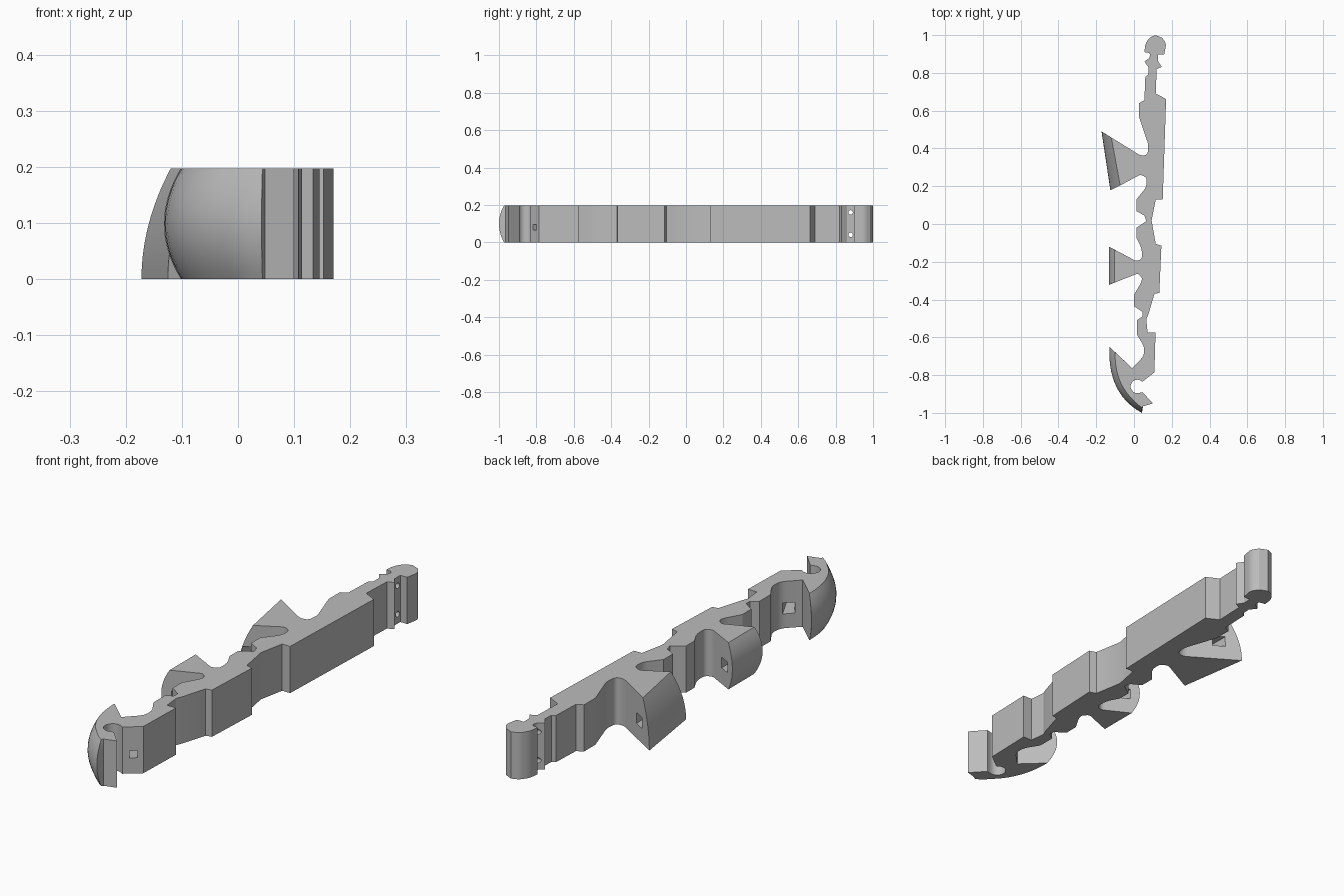
import bpy, bmesh, math
from mathutils import Vector

if "Cube" in bpy.data.objects:
    bpy.data.objects.remove(bpy.data.objects["Cube"])

H = 0.197      # thickness
LAYERS = 16

grey = bpy.data.materials.new("plain grey")
grey.diffuse_color = (0.5, 0.5, 0.5, 1)
grey.use_nodes = True
grey.node_tree.nodes["Principled BSDF"].inputs["Base Color"].default_value = grey.diffuse_color


def fillet(points):
    """Round each (x, y, r) corner; plain (x, y) corners stay sharp."""
    out = []
    for i, p in enumerate(points):
        c = Vector(p[:2])
        if len(p) < 3 or i in (0, len(points) - 1):
            out.append(c)
            continue
        a, b = Vector(points[i - 1][:2]) - c, Vector(points[i + 1][:2]) - c
        d = min(p[2], a.length * 0.48, b.length * 0.48)
        a, b = c + a.normalized() * d, c + b.normalized() * d
        for k in range(6):
            t = k / 5
            out.append(a * (1 - t) ** 2 + c * 2 * t * (1 - t) + b * t * t)
    return out


def plain(points):
    return [(p, Vector((0, 0)), None) for p in fillet(points)]


def lean(t):        # pad face leaning in toward the top
    return 0.052 * t * t


def barrel(t):      # pad face bulging at mid height
    return 0.03 * (2 * t - 1) ** 2


def straight_pad(a, da, b, db, bend):
    return [(Vector(a), Vector(da), bend), (Vector(b), Vector(db), bend)]


def tail_pad():
    a, c, b = Vector((-0.13, -0.65)), Vector((-0.142, -0.9)), Vector((0.042, -1.0))
    pts = []
    for k in range(15):
        t = k / 14
        tan = ((c - a) * (1 - t) + (b - c) * t).normalized()
        move = Vector((-tan.y, tan.x))
        if k == 0:
            move = Vector((1, -0.95))
        if k > 11:
            move = move.lerp(Vector((0.05, 0.9)), (k - 11) / 3)
        pts.append((a * (1 - t) ** 2 + c * 2 * t * (1 - t) + b * t * t, move, barrel))
    return pts


# Left edge from the head down to the first pad
outline = plain([(0.115, 1.0), (0.085, 0.99, 0.02), (0.06, 0.955, 0.02), (0.055, 0.91),
                 (0.085, 0.905, 0.01), (0.083, 0.88, 0.01), (0.055, 0.86), (0.077, 0.83),
                 (0.075, 0.79), (0.06, 0.78), (0.055, 0.655), (0.027, 0.64),
                 (0.027, 0.565), (0.078, 0.415, 0.03), (0.07, 0.365, 0.03),
                 (0.035, 0.362, 0.03), (0.0, 0.384)])
outline += straight_pad((-0.172, 0.49), (1, -0.62), (-0.125, 0.178), (1, 0.5), lean)
# Between the two straight pads
outline += plain([(0.01, 0.249), (0.035, 0.262, 0.02), (0.068, 0.245, 0.02),
                  (0.065, 0.195, 0.02), (0.013, 0.13), (0.013, 0.068), (0.055, 0.045),
                  (0.065, 0.015), (0.013, -0.02), (0.013, -0.075), (0.042, -0.13, 0.03),
                  (0.042, -0.185, 0.02), (0.012, -0.197, 0.02), (-0.01, -0.185)])
outline += straight_pad((-0.132, -0.12), (1, -0.55), (-0.132, -0.322), (1, 0.4), barrel)
# Down to the tail pad
outline += plain([(0.0, -0.27), (0.02, -0.262, 0.02), (0.045, -0.285, 0.02),
                  (0.035, -0.315, 0.02), (0.0, -0.375), (0.0, -0.435), (0.045, -0.465),
                  (0.045, -0.49), (0.015, -0.51), (0.015, -0.585), (0.055, -0.65, 0.03),
                  (0.052, -0.70, 0.03), (-0.01, -0.763)])
outline += tail_pad()
# Round socket in the tail, then back up the right edge
outline += plain([(0.048, -0.965), (0.1, -0.95), (0.045, -0.89)])
outline += [(Vector((0.018 + 0.036 * math.cos(a), -0.86 + 0.036 * math.sin(a))), Vector((0, 0)), None)
            for a in (math.radians(-70 - 20 * k) for k in range(12))]
outline += plain([(0.045, -0.835), (0.108, -0.785), (0.114, -0.575), (0.072, -0.575),
                  (0.065, -0.505), (0.077, -0.475), (0.108, -0.37), (0.134, -0.365),
                  (0.145, -0.115), (0.115, -0.105), (0.093, 0.02), (0.115, 0.13),
                  (0.152, 0.13), (0.17, 0.662), (0.115, 0.69), (0.12, 0.82),
                  (0.147, 0.832), (0.128, 0.86), (0.128, 0.898), (0.16, 0.898),
                  (0.171, 0.955, 0.03), (0.15, 0.985, 0.03)])


def make_object(name, bm):
    bmesh.ops.recalc_face_normals(bm, faces=bm.faces)
    mesh = bpy.data.meshes.new(name)
    bm.to_mesh(mesh)
    bm.free()
    mesh.materials.append(grey)
    ob = bpy.data.objects.new(name, mesh)
    bpy.context.collection.objects.link(ob)
    return ob


def stack(name, rings):
    """Closed solid skinned through equal rings of points."""
    bm = bmesh.new()
    rows = [[bm.verts.new(p) for p in ring] for ring in rings]
    n = len(rows[0])
    for lo, hi in zip(rows, rows[1:]):
        for i in range(n):
            j = (i + 1) % n
            bm.faces.new((lo[i], lo[j], hi[j], hi[i]))
    bm.faces.new(rows[0][::-1])
    bm.faces.new(rows[-1])
    return make_object(name, bm)


# Main strip with curved pads
rings = []
for k in range(LAYERS + 1):
    t = k / LAYERS
    rings.append([(*(p + m * (bend(t) if bend else 0)), t * H) for p, m, bend in outline])
strip = stack("padded_strip", rings)


def tunnel(name, start, end, r0, r1, sides=4):
    """Cut a straight or tapering tunnel through the strip."""
    start, end = Vector(start), Vector(end)
    side = (end - start).cross(Vector((0, 0, 1))).normalized()
    up = Vector((0, 0, 1))
    ends = []
    for c, r in ((start, r0), (end, r1)):
        angles = [2 * math.pi * (k + 0.5) / sides for k in range(sides)]
        ends.append([c + side * r * math.cos(a) + up * r * math.sin(a) for a in angles])
    cutter = stack(name, ends)
    cutter.hide_render = True
    cutter.hide_viewport = True
    mod = strip.modifiers.new(name, 'BOOLEAN')
    mod.operation = 'DIFFERENCE'
    mod.solver = 'EXACT'
    mod.object = cutter


# Square tunnels through the pads and tail, round pin holes in the head
tunnel("first_pad_tunnel", (-0.09, 0.52, 0.085), (-0.09, 0.1, 0.085), 0.033, 0.028)
tunnel("second_pad_tunnel", (-0.075, -0.08, 0.09), (-0.075, -0.36, 0.09), 0.033, 0.028)
tunnel("tail_tunnel", (-0.005, -0.67, 0.085), (0.1, -0.845, 0.08), 0.04, 0.016)
for z in (0.04, 0.16):
    tunnel("head_pin_hole", (0.2, 0.88, z), (0.0, 0.88, z), 0.012, 0.012, 16)

bpy.context.view_layer.objects.active = strip
strip.select_set(True)
for mod in list(strip.modifiers):
    bpy.ops.object.modifier_apply(modifier=mod.name)
bpy.ops.object.shade_smooth_by_angle(angle=math.radians(25))
for ob in list(bpy.data.objects):
    if ob is not strip:
        bpy.data.objects.remove(ob)
